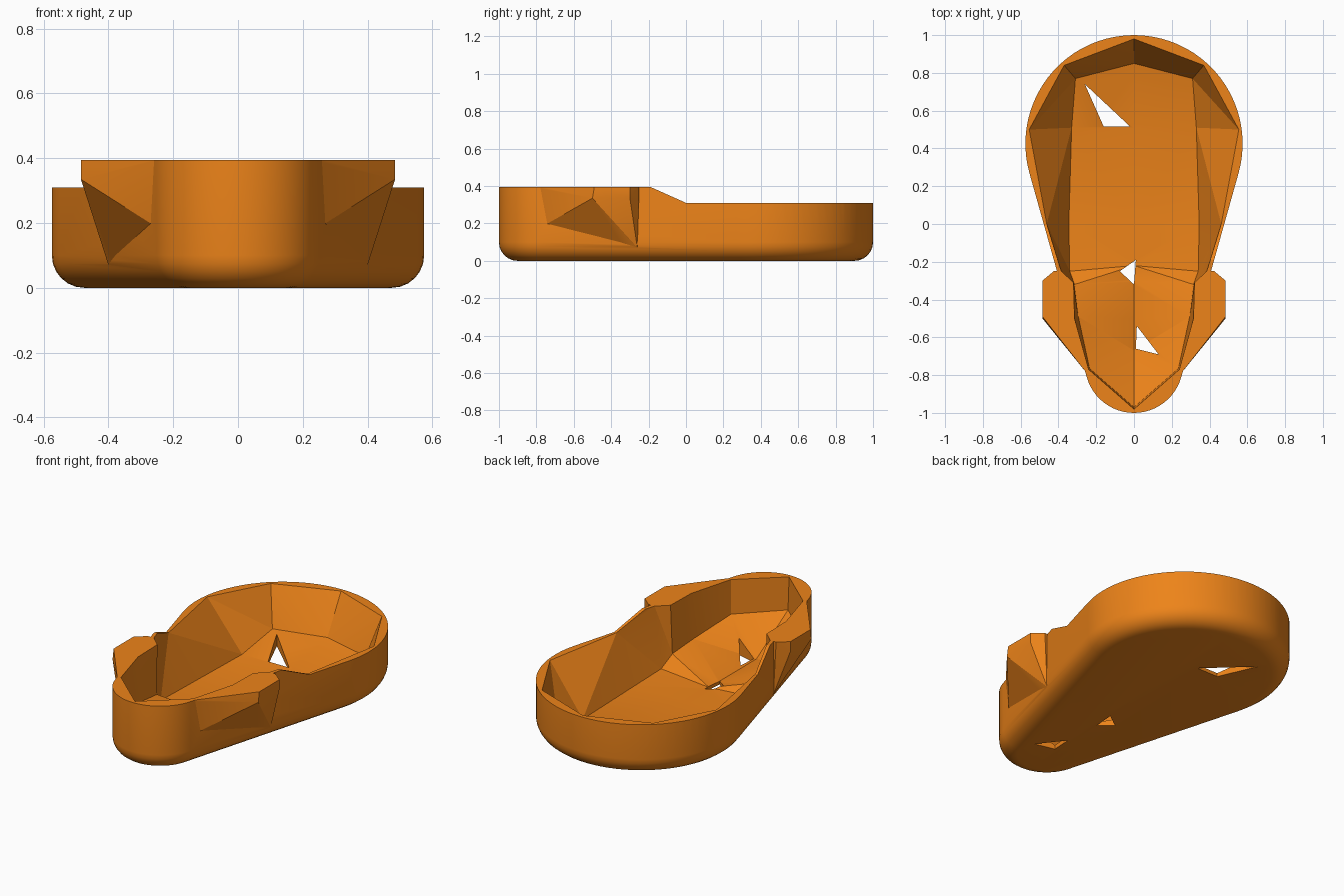
import bpy, bmesh, math

if "Cube" in bpy.data.objects:
    bpy.data.objects.remove(bpy.data.objects["Cube"])

orange = bpy.data.materials.new("orange")
orange.diffuse_color = (0.85, 0.23, 0.01, 1)
orange.use_nodes = True
orange.node_tree.nodes["Principled BSDF"].inputs["Base Color"].default_value = orange.diffuse_color


def finish(name, bm, hide=False):
    bmesh.ops.remove_doubles(bm, verts=bm.verts, dist=1e-5)
    bmesh.ops.triangulate(bm, faces=[f for f in bm.faces if len(f.verts) == 4])
    bmesh.ops.recalc_face_normals(bm, faces=bm.faces)
    me = bpy.data.meshes.new(name)
    bm.to_mesh(me)
    bm.free()
    me.materials.append(orange)
    ob = bpy.data.objects.new(name, me)
    bpy.context.collection.objects.link(ob)
    ob.hide_render = hide
    return ob


def prism(name, pts, vec):
    bm = bmesh.new()
    f = bm.faces.new([bm.verts.new(p) for p in pts])
    top = bmesh.ops.extrude_face_region(bm, geom=[f], use_keep_orig=True)
    bmesh.ops.translate(bm, vec=vec, verts=[v for v in top["geom"] if isinstance(v, bmesh.types.BMVert)])
    return finish(name, bm, True)


# Outer tub: tapered outline around a big and a small circle, rounded bottom edge
R1, Y1, R2, Y2 = 0.575, 0.425, 0.26, -0.74
TILT = math.asin((R1 - R2) / (Y1 - Y2))


def outline(inset):
    pts = []
    for r, y, a0, a1, n in ((R1, Y1, -TILT, math.pi + TILT, 44),
                            (R2, Y2, math.pi + TILT, 2 * math.pi - TILT, 24)):
        for i in range(n + 1):
            a = a0 + (a1 - a0) * i / n
            pts.append(((r - inset) * math.cos(a), y + (r - inset) * math.sin(a)))
    return pts


B = 0.1
levels = [(B * (1 - math.sin(t)), B * (1 - math.cos(t)))
          for t in (math.radians(15 * k) for k in range(7))] + [(0, 0.395)]
bm = bmesh.new()
rings = [[bm.verts.new((x, y, z)) for x, y in outline(inset)] for inset, z in levels]
for lo, hi in zip(rings, rings[1:]):
    for i in range(len(lo)):
        j = (i + 1) % len(lo)
        bm.faces.new((lo[i], lo[j], hi[j], hi[i]))
bm.faces.new(rings[0][::-1])
bm.faces.new(rings[-1])
tub = finish("tub", bm)

# Side wings near the front
wing_pts = [(.30, -.25, .395), (.425, -.25, .395), (.485, -.30, .395), (.485, -.49, .395),
            (.25, -.79, .395), (.22, -.70, .395), (.485, -.30, .335), (.485, -.50, .335),
            (.40, -.26, .07), (.24, -.775, .18)]
wings = []
for s in (1, -1):
    bm = bmesh.new()
    for x, y, z in wing_pts:
        bm.verts.new((s * x, y, z))
    bmesh.ops.convex_hull(bm, input=bm.verts)
    wings.append(finish("wing", bm, True))

# Lower rim at the back, ramping up towards the front
step = prism("step_cutter", [(-1, 1.2, .31), (-1, 0, .31), (-1, -.38, .48), (-1, -.38, .7), (-1, 1.2, .7)],
             (2, 0, 0))

# Faceted cavity, per station: rim x, y, z; wall foot x, y, z; floor centre y, z
stations = [
    (0, .98, .31, 0, .85, .08, .85, .08),
    (.37, .84, .31, .31, .77, .08, .80, .07),
    (.555, .50, .31, .33, .51, .02, .51, .02),
    (.462, 0, .31, .345, 0, .02, 0, .02),
    (.385, -.25, .395, .34, -.25, .03, -.22, .02),
    (.32, -.31, .395, .315, -.32, .10, -.30, .02),
    (.315, -.50, .395, .295, -.49, .13, -.50, .02),
    (.24, -.77, .395, .235, -.765, .19, -.67, .02),
    (0, -.98, .395, 0, -.97, .20, -.97, .20),
]
bm = bmesh.new()
for s in (1, -1):
    cols = []
    for rx, ry, rz, fx, fy, fz, cy, cz in stations:
        cols.append([bm.verts.new(p) for p in (
            (0, ry, .6), (s * rx, ry, .6), (s * rx, ry, rz), (s * fx, fy, fz), (0, cy, cz))])
    for a, b in zip(cols, cols[1:]):
        for k in range(4):
            bm.faces.new((a[k], a[k + 1], b[k + 1], b[k]))
cavity = finish("cavity_cutter", bm, True)

# Small triangular openings in the floor
holes = [[(-.26, .74), (-.16, .515), (-.02, .515)],
         [(-.075, -.25), (0, -.32), (.01, -.19)],
         [(.015, -.54), (.01, -.66), (.13, -.69)]]
cutters = [prism("hole_cutter", [(x, y, -.1) for x, y in h], (0, 0, .35)) for h in holes]

# Combine everything into the tub
bpy.context.view_layer.objects.active = tub
tub.select_set(True)
for ob, op in [(w, "UNION") for w in wings] + [(c, "DIFFERENCE") for c in [step, cavity] + cutters]:
    m = tub.modifiers.new("cut", "BOOLEAN")
    m.operation, m.solver, m.object = op, "EXACT", ob
    bpy.ops.object.modifier_apply(modifier=m.name)
    bpy.data.objects.remove(ob)
bpy.ops.object.shade_smooth_by_angle(angle=math.radians(18))
